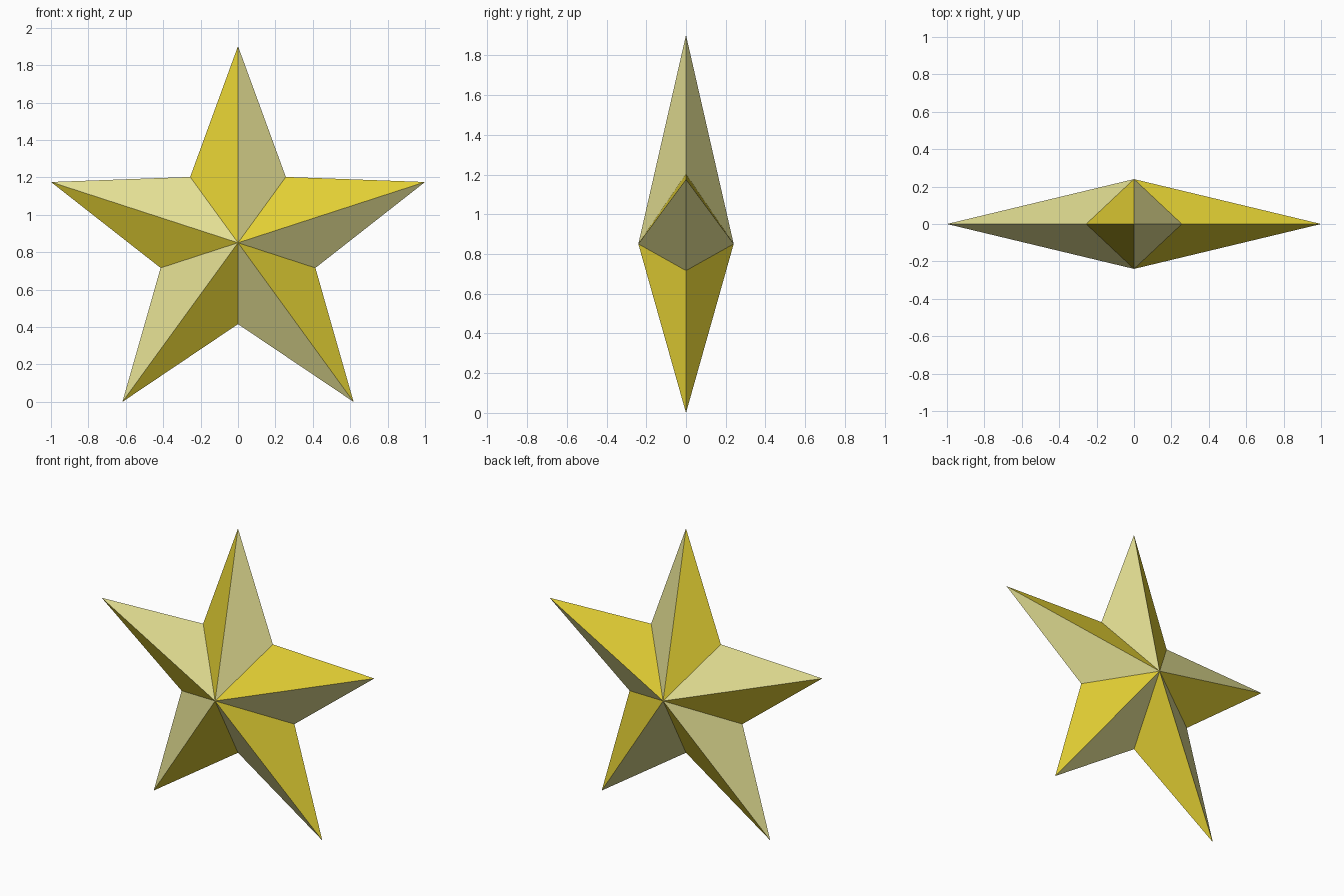
import bpy
import bmesh
from math import sin, cos, pi

cube = bpy.data.objects.get("Cube")
if cube:
    bpy.data.objects.remove(cube, do_unlink=True)

POINTS = 5
OUTER = 1 / sin(2 * pi / POINTS)      # tips of the side arms reach x = +-1
INNER = 0.435
DEPTH = 0.24
CENTRE_Z = OUTER * cos(pi / POINTS)   # lower tips rest on the ground


def make_material(name, rgb):
    mat = bpy.data.materials.new(name)
    mat.use_nodes = True
    colour = (*rgb, 1)
    mat.diffuse_color = colour
    mat.node_tree.nodes["Principled BSDF"].inputs["Base Color"].default_value = colour
    return mat


bm = bmesh.new()

# Outline of the star, clockwise from the top tip as seen from the front
rim = []
for i in range(2 * POINTS):
    radius = INNER if i % 2 else OUTER
    angle = i * pi / POINTS
    rim.append(bm.verts.new((radius * sin(angle), 0, CENTRE_Z + radius * cos(angle))))

# Front and back peaks, joined to the outline by facets of alternating colour
for y in (-DEPTH, DEPTH):
    peak = bm.verts.new((0, y, CENTRE_Z))
    for i, vert in enumerate(rim):
        face = bm.faces.new((peak, vert, rim[(i + 1) % len(rim)]))
        face.material_index = i % 2

bmesh.ops.recalc_face_normals(bm, faces=bm.faces)
mesh = bpy.data.meshes.new("faceted_star")
bm.to_mesh(mesh)
bm.free()

mesh.materials.append(make_material("pale yellow", (0.78, 0.745, 0.295)))
mesh.materials.append(make_material("golden yellow", (0.78, 0.64, 0.035)))
star = bpy.data.objects.new("faceted_star", mesh)
bpy.context.collection.objects.link(star)
